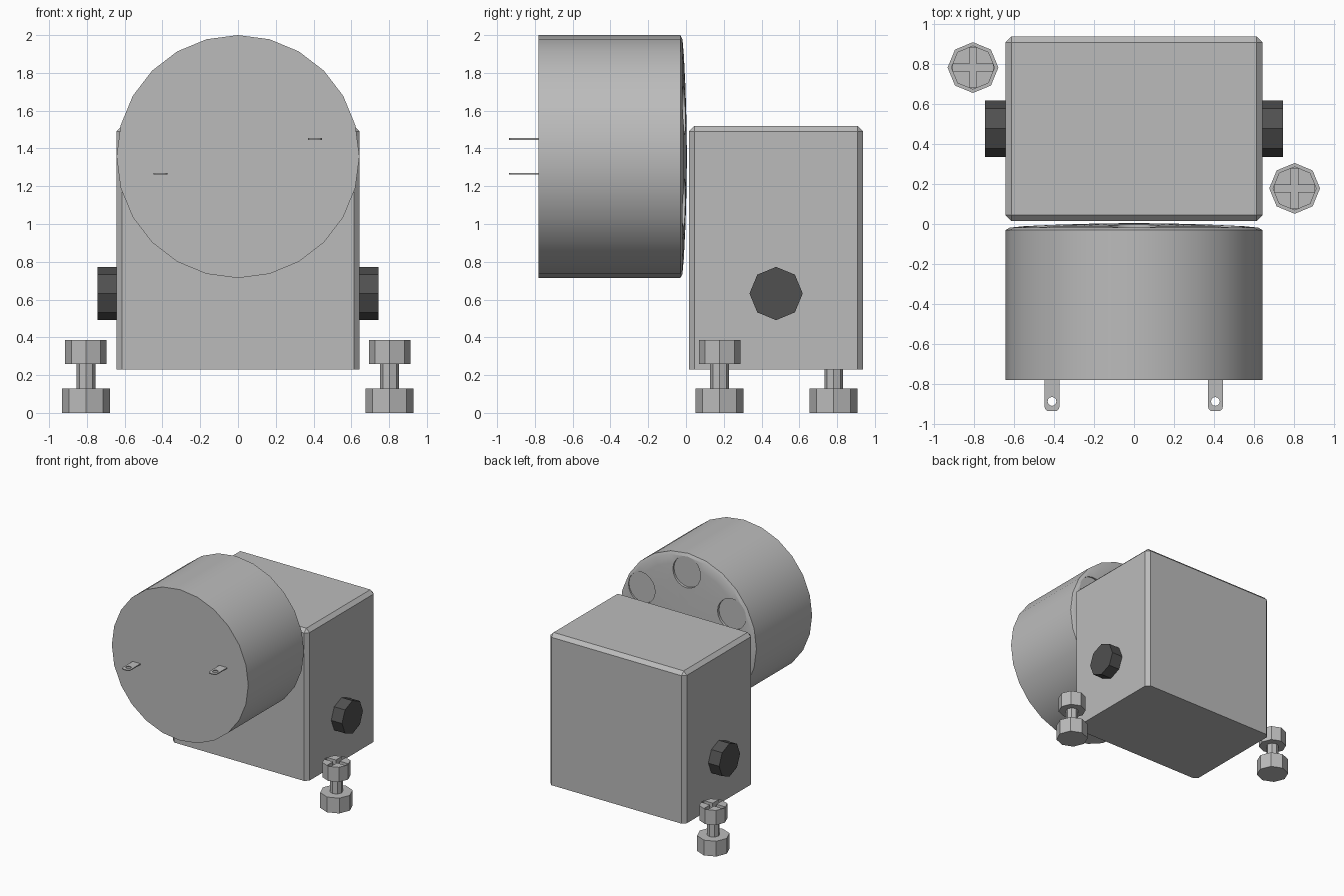
import bpy, bmesh
from math import pi, cos, sin, radians
from mathutils import Matrix, Vector

cube = bpy.data.objects.get("Cube")
if cube:
    bpy.data.objects.remove(cube, do_unlink=True)


def material(name, value):
    m = bpy.data.materials.new(name)
    m.use_nodes = True
    colour = (value, value, value, 1)
    m.diffuse_color = colour
    bsdf = next(n for n in m.node_tree.nodes if n.type == 'BSDF_PRINCIPLED')
    bsdf.inputs["Base Color"].default_value = colour
    return m


GREY = material("light grey metal", 0.5)
DARK = material("dark grey steel", 0.08)


def finish(name, bm, mat):
    bmesh.ops.recalc_face_normals(bm, faces=bm.faces[:])
    mesh = bpy.data.meshes.new(name)
    bm.to_mesh(mesh)
    bm.free()
    mesh.materials.append(mat)
    obj = bpy.data.objects.new(name, mesh)
    bpy.context.collection.objects.link(obj)
    return obj


def lathe(name, profile, sides, centre, rotation=None, mat=GREY):
    """Turn (radius, height) pairs about local z and cap both ends."""
    bm = bmesh.new()
    rings = [[bm.verts.new((r * cos(2 * pi * i / sides), r * sin(2 * pi * i / sides), h))
              for i in range(sides)] for r, h in profile]
    for a, b in zip(rings, rings[1:]):
        for i in range(sides):
            j = (i + 1) % sides
            bm.faces.new((a[i], a[j], b[j], b[i]))
    bm.faces.new(rings[0])
    bm.faces.new(rings[-1])
    bm.transform(Matrix.Translation(centre) @ (rotation or Matrix.Identity(4)))
    return finish(name, bm, mat)


def box(name, low, high, edge_rule=None, bevel=0, segments=1):
    low, high = Vector(low), Vector(high)
    bm = bmesh.new()
    bmesh.ops.create_cube(bm, size=1)
    bm.transform(Matrix.Translation((low + high) / 2) @ Matrix.Diagonal((*(high - low), 1)))
    if edge_rule:
        edges = [e for e in bm.edges if edge_rule(*(v.co for v in e.verts))]
        bmesh.ops.bevel(bm, geom=edges, offset=bevel, segments=segments,
                        profile=0.5, affect='EDGES')
    return finish(name, bm, GREY)


def cut(obj, cutters):
    for cutter in cutters:
        mod = obj.modifiers.new("cut", 'BOOLEAN')
        mod.operation = 'DIFFERENCE'
        mod.solver = 'EXACT'
        mod.object = cutter
        bpy.context.view_layer.objects.active = obj
        bpy.ops.object.modifier_apply(modifier=mod.name)
        bpy.data.objects.remove(cutter, do_unlink=True)


ALONG_Y = Matrix.Rotation(-pi / 2, 4, 'X')
ALONG_X = Matrix.Rotation(pi / 2, 4, 'Y')

# Motor can with a slightly domed back and six shallow round recesses
AXIS_Z = 1.357
motor = lathe("motor_can",
              [(0.643, -0.78), (0.643, -0.03), (0.62, -0.018), (0.55, -0.011),
               (0.4, -0.004), (0.2, 0.002), (0.06, 0.004)],
              24, (0, 0, AXIS_Z), ALONG_Y)
recesses = []
for k in range(6):
    a = radians(30 + 60 * k)
    recesses.append(lathe("recess_cutter", [(0.13, -0.024), (0.13, 0.05)], 20,
                          (0.49 * cos(a), 0, AXIS_Z + 0.49 * sin(a)), ALONG_Y))
cut(motor, recesses)
bpy.ops.object.select_all(action='DESELECT')
motor.select_set(True)
bpy.context.view_layer.objects.active = motor
bpy.ops.object.shade_smooth_by_angle(angle=radians(25))

# Gearbox: chamfered top and uprights, plain bottom edges
gearbox = box("gearbox", (-0.643, 0.015, 0.23), (0.643, 0.937, 1.52),
              lambda a, b: max(a.z, b.z) > 1, 0.03)

# Output shaft passing through the gearbox
lathe("output_shaft", [(0.141, -0.745), (0.141, 0.745)], 8, (0, 0.477, 0.632), ALONG_X, DARK)

# Terminal tabs with rounded tips and wire holes
for side, x, z in (("right", -0.41, 1.265), ("left", 0.407, 1.45)):
    tab = box(side + "_terminal", (x - 0.037, -0.936, z - 0.004), (x + 0.037, -0.77, z + 0.004),
              lambda a, b: a.y < -0.9 and b.y < -0.9 and abs(a.z - b.z) > 0.004, 0.022, 3)
    cut(tab, [lathe("hole_cutter", [(0.022, -0.05), (0.022, 0.05)], 12, (x, -0.887, z))])

# Mounting screws, each with a cross slot in the top
for side, x, y in (("right", -0.805, 0.782), ("left", 0.803, 0.178)):
    screw = lathe(side + "_screw",
                  [(0.127, 0), (0.127, 0.13), (0.05, 0.13), (0.05, 0.26), (0.11, 0.26), (0.11, 0.385)],
                  8, (x, y, 0))
    slots = []
    for long_x, long_y in ((0.1, 0.018), (0.018, 0.1)):
        slots.append(box("slot_cutter", (x - long_x, y - long_y, 0.345),
                         (x + long_x, y + long_y, 0.42)))
    cut(screw, slots)
